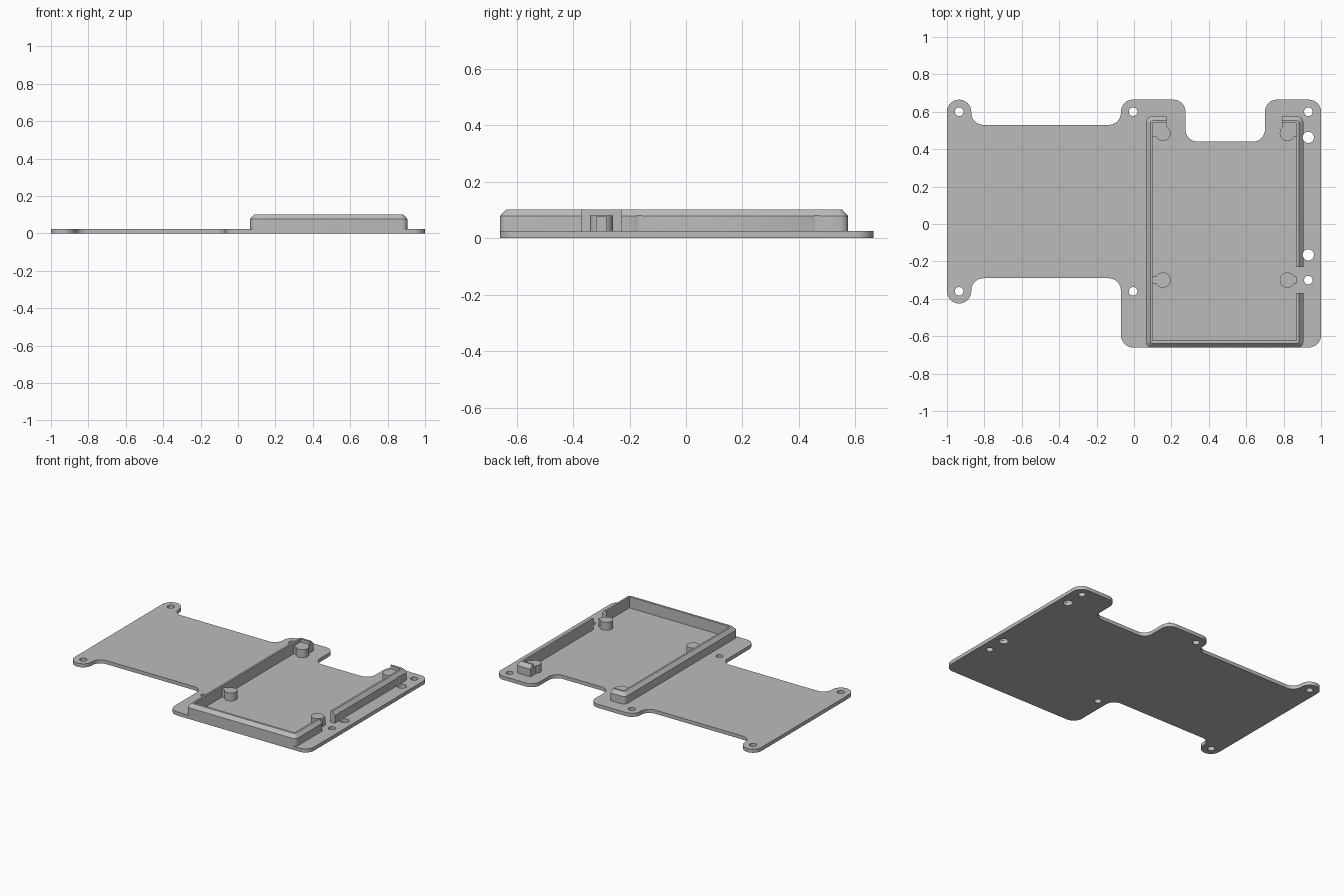
import bpy, bmesh, math
from mathutils import Vector

if "Cube" in bpy.data.objects:
    bpy.data.objects.remove(bpy.data.objects["Cube"])

grey = bpy.data.materials.new("mid_grey")
grey.use_nodes = True
grey.diffuse_color = (0.5, 0.5, 0.5, 1)
grey.node_tree.nodes["Principled BSDF"].inputs["Base Color"].default_value = (0.5, 0.5, 0.5, 1)

PLATE, PEG, RIM, CHAMFER = 0.025, 0.08, 0.102, 0.024


def rounded(corners, steps=8):
    """Replace each (x, y, radius) corner with an arc."""
    out = []
    for i, (x, y, r) in enumerate(corners):
        p = Vector((x, y))
        a = (Vector(corners[i - 1][:2]) - p).normalized()
        b = (Vector(corners[(i + 1) % len(corners)][:2]) - p).normalized()
        centre = p + (a + b) * r
        for k in range(steps + 1):
            t = k / steps * math.pi / 2
            out.append(centre - b * r * math.cos(t) - a * r * math.sin(t))
    return out


def loft(name, sections):
    """Solid through matching outlines, each given as (outline, z)."""
    bm = bmesh.new()
    rings = [[bm.verts.new((p[0], p[1], z)) for p in pts] for pts, z in sections]
    n = len(rings[0])
    for low, high in zip(rings, rings[1:]):
        for i in range(n):
            j = (i + 1) % n
            bm.faces.new((low[i], low[j], high[j], high[i]))
    bm.faces.new(rings[0][::-1])
    bm.faces.new(rings[-1])
    bmesh.ops.recalc_face_normals(bm, faces=bm.faces)
    mesh = bpy.data.meshes.new(name)
    bm.to_mesh(mesh)
    bm.free()
    ob = bpy.data.objects.new(name, mesh)
    bpy.context.collection.objects.link(ob)
    mesh.materials.append(grey)
    return ob


def rect(x0, x1, y0, y1):
    return [(x0, y0), (x1, y0), (x1, y1), (x0, y1)]


def box(name, x0, x1, y0, y1, z0, z1):
    r = rect(x0, x1, y0, y1)
    return loft(name, [(r, z0), (r, z1)])


def cylinder(name, x, y, r, z0, z1, n=32):
    c = [(x + r * math.cos(2 * math.pi * i / n), y + r * math.sin(2 * math.pi * i / n))
         for i in range(n)]
    return loft(name, [(c, z0), (c, z1)])


def cut(ob, cutter):
    mod = ob.modifiers.new("cut", "BOOLEAN")
    mod.operation, mod.solver, mod.object = "DIFFERENCE", "EXACT", cutter
    bpy.context.view_layer.objects.active = ob
    bpy.ops.object.modifier_apply(modifier=mod.name)
    bpy.data.objects.remove(cutter)


# Base plate with rounded tabs
R = 0.065
outline = rounded([(x, y, R) for x, y in (
    (-1, 0.665), (-1, -0.425), (-0.87, -0.425), (-0.87, -0.29),
    (-0.07, -0.29), (-0.07, -0.66), (1, -0.66), (1, 0.665),
    (0.7, 0.665), (0.7, 0.44), (0.275, 0.44), (0.275, 0.665),
    (-0.07, 0.665), (-0.07, 0.53), (-0.87, 0.53), (-0.87, 0.665))])
plate = loft("base_plate", [(outline, 0), (outline, PLATE)])

# Raised frame with a chamfered outer rim
X0, X1, Y0, Y1 = 0.065, 0.905, -0.66, 0.575


def frame_outline(inset):
    r = 0.028 - inset * 0.6
    return rounded([(x, y, r) for x, y in rect(X0 + inset, X1 - inset, Y0 + inset, Y1 - inset)], 4)


frame = loft("frame_wall", [(frame_outline(0), PLATE),
                            (frame_outline(0), RIM - CHAMFER),
                            (frame_outline(0.022), RIM)])
cut(frame, box("inner_cutter", 0.1, 0.87, -0.622, 0.54, 0, 0.2))
cut(frame, box("back_gap_cutter", 0.175, 0.79, 0.4, 0.7, 0, 0.2))
cut(frame, box("side_gap_cutter", 0.8, 1, -0.37, -0.23, 0, 0.2))

# Screw holes
for x, y in ((-0.935, 0.6), (-0.935, -0.36), (-0.005, 0.6), (-0.005, -0.36),
             (0.932, 0.6), (0.932, -0.3)):
    cut(plate, cylinder("hole_cutter", x, y, 0.023, -0.1, 0.2))

# Larger locating holes, which also graze the side wall
for y in (0.463, -0.165):
    for part in (plate, frame):
        cut(part, cylinder("hole_cutter", 0.932, y, 0.03, -0.1, 0.2))

# Support pegs with webs reaching the wall
for side, x, wall in (("right", 0.155, 0.1), ("left", 0.82, 0.87)):
    for end, y in (("front", -0.3), ("back", 0.485)):
        peg = cylinder(f"{end}_{side}_peg", x, y, 0.041, PLATE, PEG)
        lo, hi = sorted((x, wall))
        if end == "front":
            box(f"front_{side}_web", lo, hi, y - 0.018, y + 0.018, PLATE, PEG - 0.001)
        else:
            edge = 0.175 if side == "right" else 0.79
            lo, hi = sorted((edge, wall))
            box(f"back_{side}_web", lo, hi, y - 0.018, 0.54, PLATE, PEG - 0.001)

# Smooth rounded sides, keep edges crisp
bpy.ops.object.select_all(action="DESELECT")
for ob in bpy.context.collection.objects:
    if ob.type == "MESH":
        ob.select_set(True)
        bpy.context.view_layer.objects.active = ob
bpy.ops.object.shade_smooth_by_angle(angle=math.radians(30))
